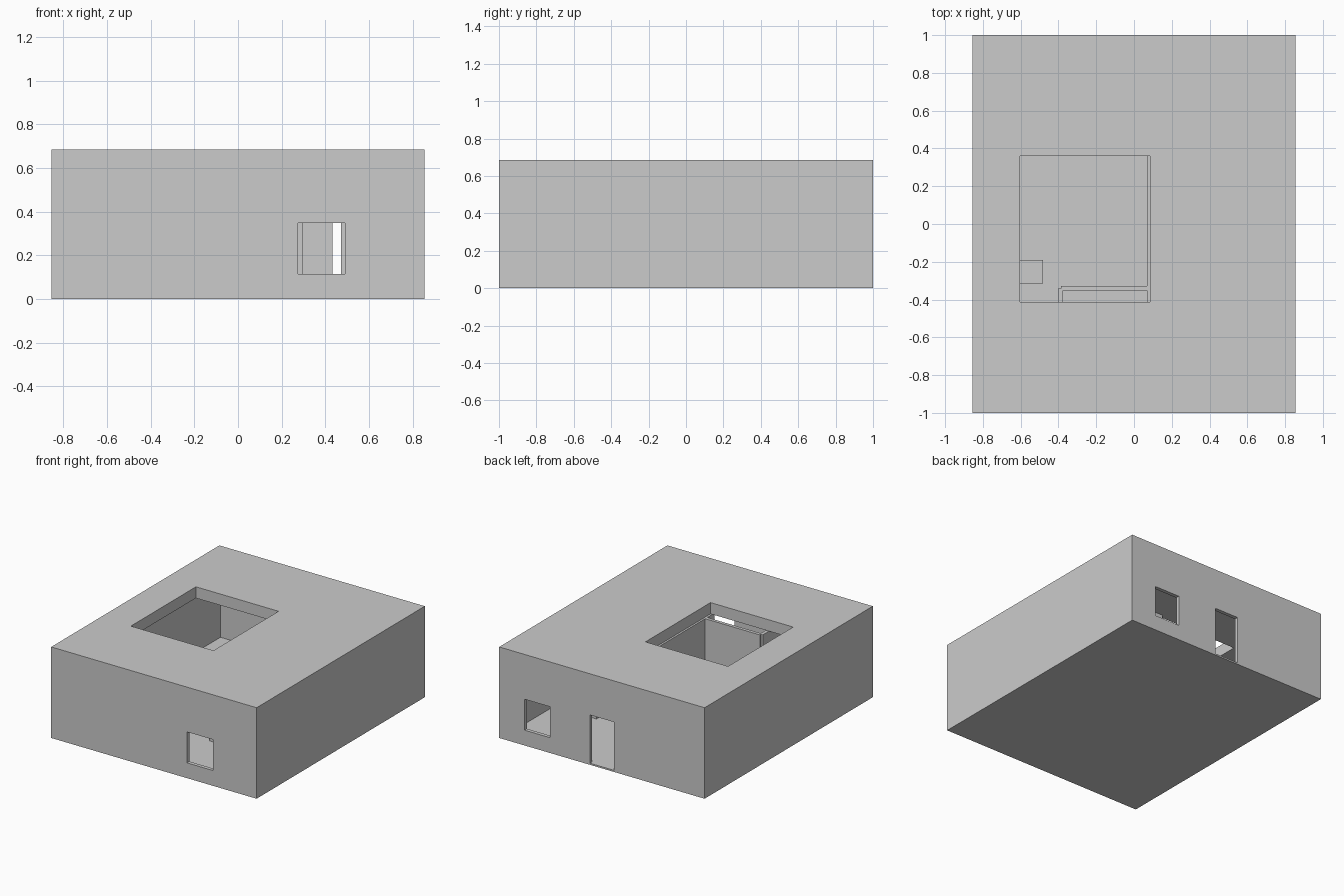
import bpy, bmesh

if "Cube" in bpy.data.objects:
    bpy.data.objects.remove(bpy.data.objects["Cube"])

W, D, H = 0.855, 1.0, 0.685      # outer half width, half depth, height
T = 0.028                        # outer wall thickness
FLOOR, CEIL = 0.012, 0.60
DOOR_TOP = 0.375


def box(name, x, y, z):
    bm = bmesh.new()
    bmesh.ops.create_cube(bm, size=1)
    for v in bm.verts:
        v.co = [r[0] if c < 0 else r[1] for c, r in zip(v.co, (x, y, z))]
    mesh = bpy.data.meshes.new(name)
    bm.to_mesh(mesh)
    bm.free()
    ob = bpy.data.objects.new(name, mesh)
    bpy.context.collection.objects.link(ob)
    return ob


def cut(ob, *ranges):
    # subtract box-shaped openings, then remove the cutters
    for r in ranges:
        cutter = box("cutter", *r)
        cutter.hide_render = True
        mod = ob.modifiers.new("opening", 'BOOLEAN')
        mod.operation = 'DIFFERENCE'
        mod.solver = 'EXACT'
        mod.object = cutter
        bpy.context.view_layer.objects.active = ob
        bpy.ops.object.modifier_apply(modifier=mod.name)
        bpy.data.objects.remove(cutter)


# outer shell: rooms, skylight, two windows and the back door
shell = box("house_shell", (-W, W), (-D, D), (0, H))
front, back = (-1.1, -0.9), (0.9, 1.1)
window_z = (0.115, 0.348)
cut(shell,
    ((-W + T, W - T), (-D + T, D - T), (FLOOR, CEIL)),
    ((-0.603, 0.085), (-0.413, 0.361), (0.5, 0.8)),
    ((0.275, 0.49), front, window_z),
    ((0.432, 0.645), back, window_z),
    ((-0.10, 0.10), back, (FLOOR, DOOR_TOP)))

# inner partition walls
full = (FLOOR, CEIL)
box("hall_partition", (-0.386, 0.08), (-0.353, -0.328), full)
box("west_partition", (-0.402, -0.376), (-D + T, -0.341), full)
box("room_side_wall", (0.07, 0.096), (-0.44, 0.39), full)

# side room end walls, each with an aligned doorway
for name, y in (("room_front_wall", -0.44), ("room_back_wall", 0.364)):
    wall = box(name, (0.085, W - T), (y, y + 0.026), full)
    cut(wall, ((0.298, 0.473), (y - 0.1, y + 0.1), (FLOOR - 0.05, DOOR_TOP)))

# low block beside the hall
box("low_bench", (-W + T, -0.481), (-0.316, -0.19), (FLOOR, 0.10))
